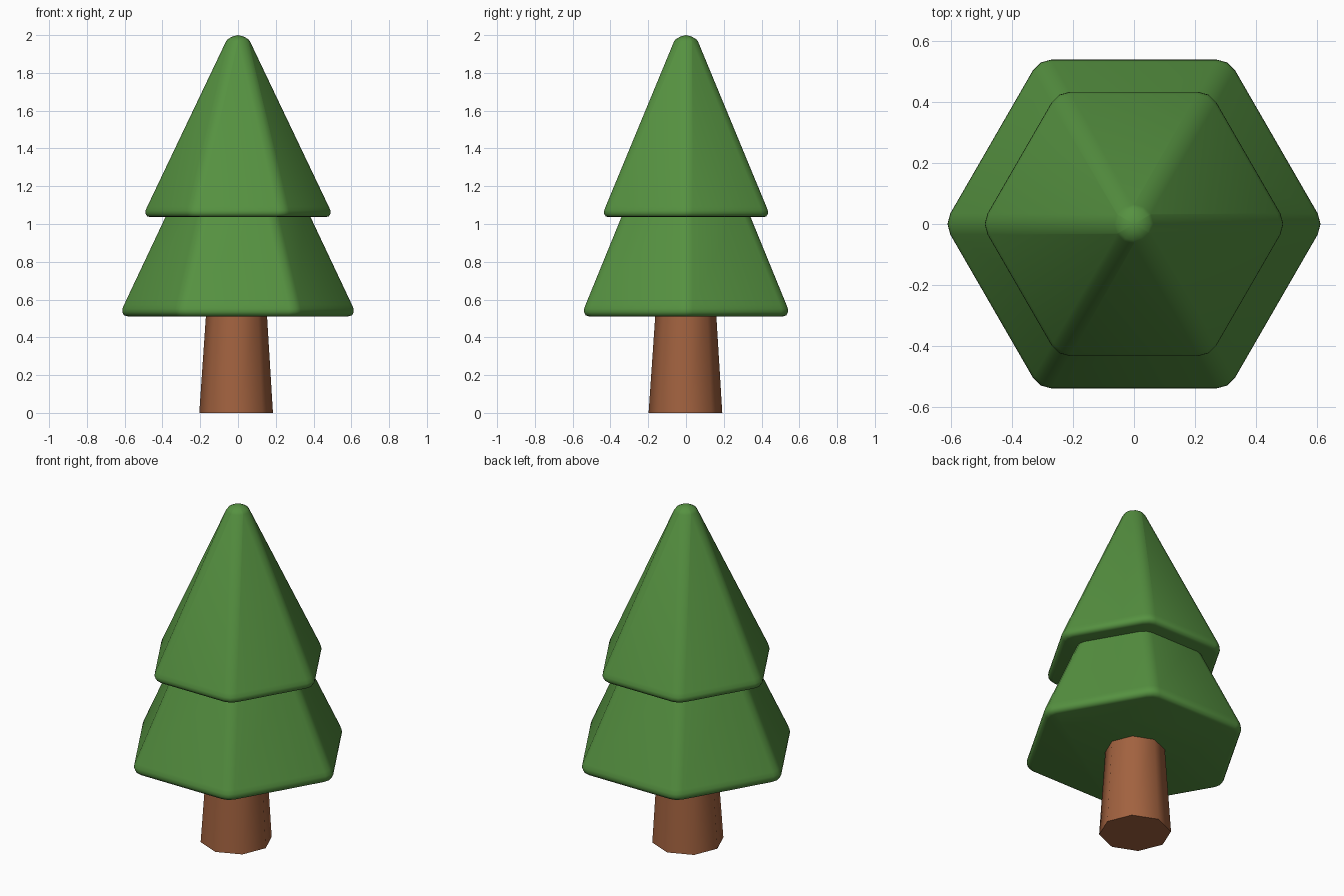
import bpy, bmesh, math

if "Cube" in bpy.data.objects:
    bpy.data.objects.remove(bpy.data.objects["Cube"])


def material(name, rgb):
    m = bpy.data.materials.new(name)
    m.diffuse_color = (*rgb, 1)
    m.use_nodes = True
    m.node_tree.nodes["Principled BSDF"].inputs["Base Color"].default_value = m.diffuse_color
    return m


leaf_green = material("leaf green", (0.092, 0.285, 0.052))
bark_brown = material("bark brown", (0.36, 0.122, 0.05))


def hexagon(apothem, z, cut=0.04):
    """Hexagon with corners on the x axis, each rounded by three points."""
    corner = apothem / math.cos(math.pi / 6)
    cut = min(cut, corner / 2 * 0.97)
    middle = corner - cut * math.sqrt(3) * (1 / math.cos(math.pi / 6) - 1)
    points = []
    for k in range(6):
        a = k * math.pi / 3
        along, side = corner - cut / 2, cut * math.sqrt(3) / 2
        for u, v in ((along, -side), (middle, 0), (along, side)):
            points.append((u * math.cos(a) - v * math.sin(a),
                           u * math.sin(a) + v * math.cos(a), z))
    return points


def octagon(radius, cx, cy, z):
    return [(cx + radius * math.cos(k * math.pi / 4),
             cy + radius * math.sin(k * math.pi / 4), z) for k in range(8)]


def loft(name, rings, mat, tip=None, angle=60):
    """Skin stacked rings; close the top with a cap or a point."""
    bm = bmesh.new()
    loops = [[bm.verts.new(p) for p in ring] for ring in rings]
    n = len(loops[0])
    for low, high in zip(loops, loops[1:]):
        for i in range(n):
            j = (i + 1) % n
            bm.faces.new((low[i], low[j], high[j], high[i]))
    bm.faces.new(loops[0][::-1])
    if tip is None:
        bm.faces.new(loops[-1])
    else:
        t = bm.verts.new((0, 0, tip))
        for i in range(n):
            bm.faces.new((loops[-1][i], loops[-1][(i + 1) % n], t))
    bmesh.ops.recalc_face_normals(bm, faces=bm.faces)
    mesh = bpy.data.meshes.new(name)
    bm.to_mesh(mesh)
    bm.free()
    mesh.materials.append(mat)
    ob = bpy.data.objects.new(name, mesh)
    bpy.context.collection.objects.link(ob)
    bpy.ops.object.select_all(action='DESELECT')
    ob.select_set(True)
    bpy.context.view_layer.objects.active = ob
    bpy.ops.object.shade_smooth_by_angle(angle=math.radians(angle))
    return ob


# Tapered trunk, slightly off centre
loft("trunk", [octagon(0.195, -0.010, -0.003, 0),
               octagon(0.160, -0.008, -0.001, 0.54)], bark_brown)

# Lower foliage, running up inside the upper one
lower = [(0.515, 0.511), (0.532, 0.517), (0.540, 0.534), (0.539, 0.552),
         (0.531, 0.574), (0.316, 1.10)]
loft("lower_foliage", [hexagon(a, z) for a, z in lower], leaf_green)

# Upper foliage with a rounded tip
upper = [(0.410, 1.036), (0.426, 1.041), (0.434, 1.056), (0.433, 1.072),
         (0.425, 1.093), (0.064, 1.965), (0.054, 1.979), (0.030, 1.992)]
loft("upper_foliage", [hexagon(a, z) for a, z in upper], leaf_green, tip=2.0)
